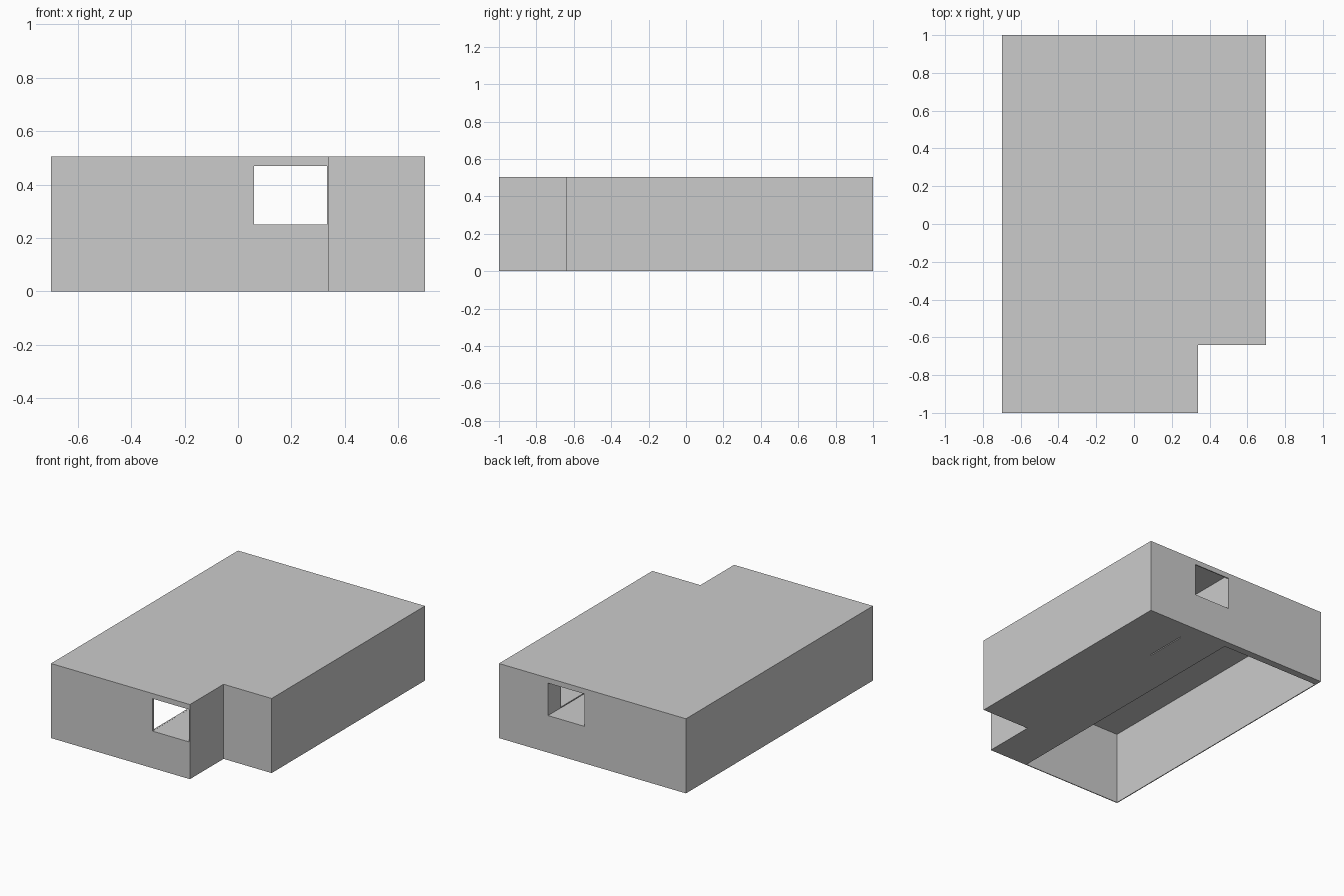
import bpy, bmesh

if "Cube" in bpy.data.objects:
    bpy.data.objects.remove(bpy.data.objects["Cube"])


def prism(name, outline, z0, z1):
    """Solid made by extruding a flat outline from z0 to z1."""
    bm = bmesh.new()
    face = bm.faces.new([bm.verts.new((x, y, z0)) for x, y in outline])
    top = bmesh.ops.extrude_face_region(bm, geom=[face])["geom"]
    verts = [v for v in top if isinstance(v, bmesh.types.BMVert)]
    bmesh.ops.translate(bm, verts=verts, vec=(0, 0, z1 - z0))
    bmesh.ops.recalc_face_normals(bm, faces=bm.faces)
    mesh = bpy.data.meshes.new(name)
    bm.to_mesh(mesh)
    bm.free()
    obj = bpy.data.objects.new(name, mesh)
    bpy.context.collection.objects.link(obj)
    return obj


def cut(target, name, x, y, z):
    """Subtract a box given by its x, y and z ranges."""
    (x0, x1), (y0, y1) = x, y
    cutter = prism(name, [(x0, y0), (x1, y0), (x1, y1), (x0, y1)], *z)
    cutter.hide_render = True
    mod = target.modifiers.new(name, 'BOOLEAN')
    mod.operation = 'DIFFERENCE'
    mod.solver = 'EXACT'
    mod.object = cutter
    bpy.context.view_layer.objects.active = target
    bpy.ops.object.modifier_apply(modifier=name)
    bpy.data.objects.remove(cutter)


# Outer shell with the notched front right corner
building = prism("building", [(-0.7, -1), (0.34, -1), (0.34, -0.64),
                              (0.7, -0.64), (0.7, 1), (-0.7, 1)], 0, 0.505)

# Tall hall on the left, open underneath
cut(building, "hall", (-0.694, 0.05), (-0.994, 0.95), (-0.1, 0.495))
# Corridor on the raised floor and the room beside it
cut(building, "corridor", (0.06, 0.334), (-0.993, 0.993), (0.25, 0.495))
cut(building, "side_room", (0.34, 0.693), (-0.633, 0.993), (0.25, 0.495))
# Openings at both ends of the corridor
cut(building, "end_openings", (0.0605, 0.3335), (-1.1, 1.1), (0.2505, 0.47))
# Doorway from corridor to hall
cut(building, "hall_doorway", (0.045, 0.065), (-0.985, -0.55), (0.2505, 0.49))
# Doorway slot from corridor to side room, running through the floor
cut(building, "side_doorway", (0.3335, 0.3405), (0.565, 0.86), (-0.1, 0.47))
